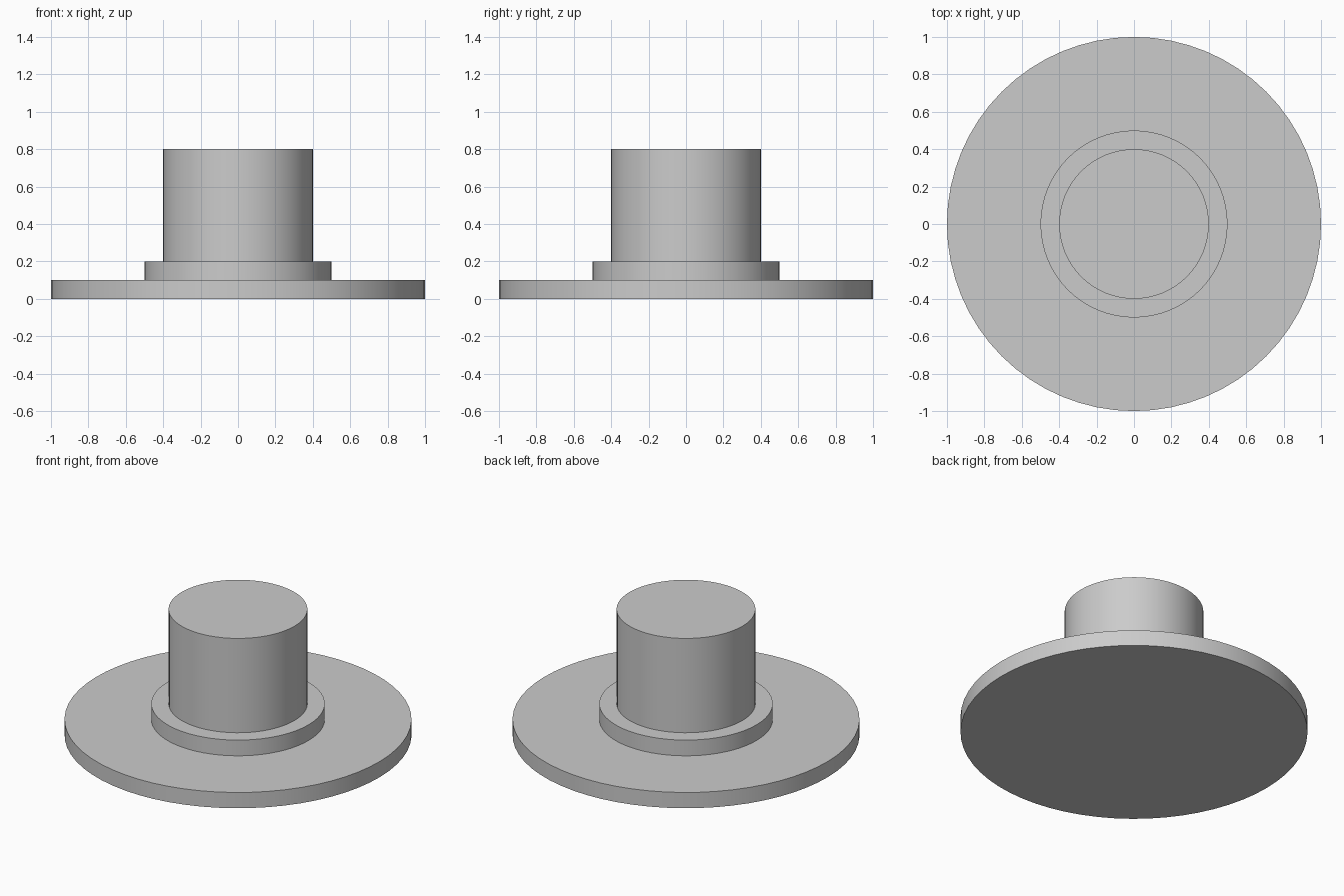
import bpy
import math

cube = bpy.data.objects.get("Cube")
if cube:
    bpy.data.objects.remove(cube, do_unlink=True)

# Single plain grey finish
grey = bpy.data.materials.new("plain_grey")
grey.use_nodes = True
colour = (0.6, 0.6, 0.6, 1)
grey.diffuse_color = colour
grey.node_tree.nodes["Principled BSDF"].inputs["Base Color"].default_value = colour


def disc(name, radius, bottom, top):
    """Upright round part between two heights, with crisp rims."""
    bpy.ops.mesh.primitive_cylinder_add(
        vertices=64, radius=radius, depth=top - bottom,
        location=(0, 0, (bottom + top) / 2))
    part = bpy.context.object
    part.name = name
    part.data.materials.append(grey)
    bpy.ops.object.shade_smooth_by_angle(angle=math.radians(30))
    return part


# Wide brim, band resting on it, and tall crown
disc("brim", 1.0, 0.0, 0.1)
disc("band", 0.5, 0.1, 0.2)
disc("crown", 0.4, 0.2, 0.8)
